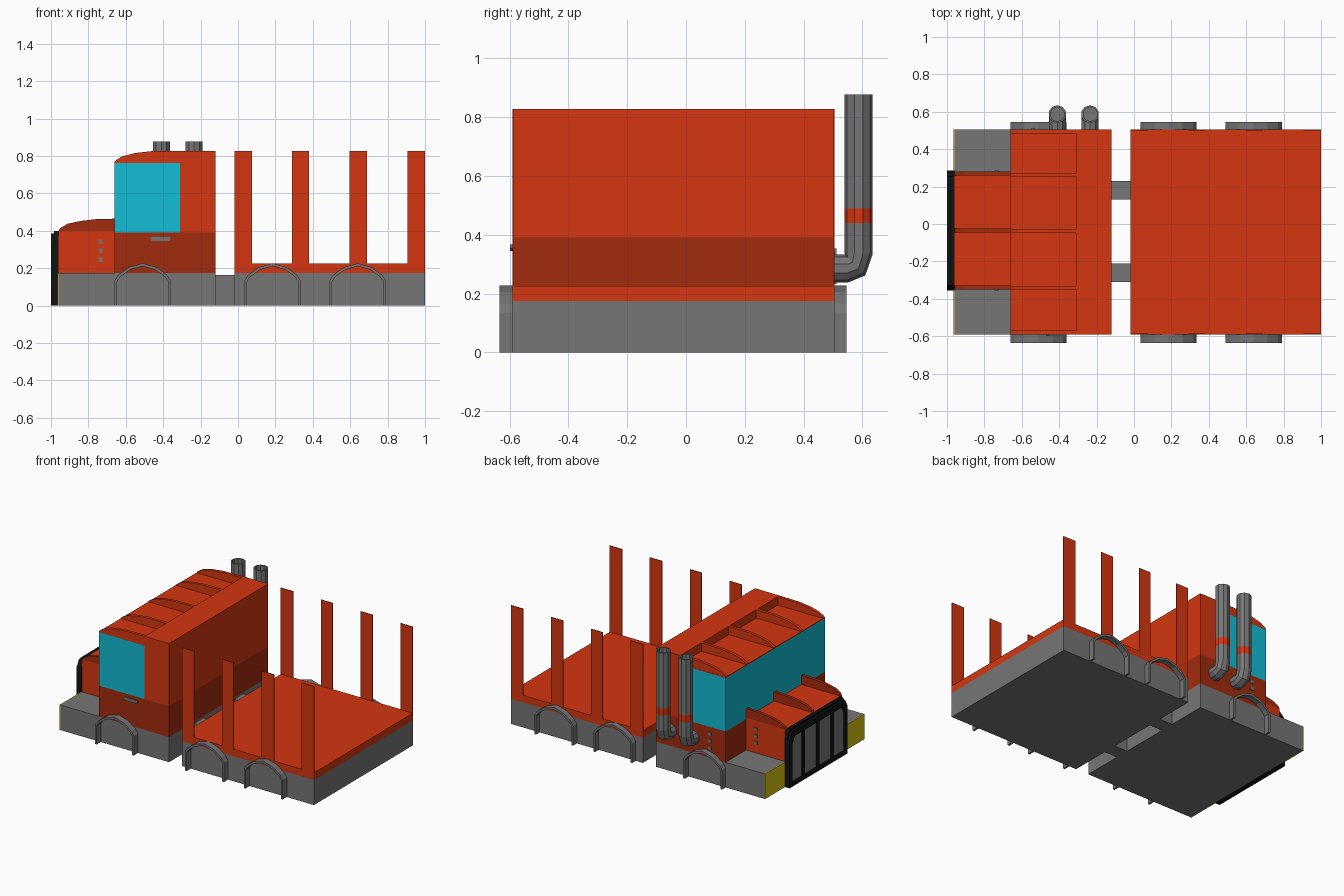
import bpy, bmesh, math
from mathutils import Vector

if "Cube" in bpy.data.objects:
    bpy.data.objects.remove(bpy.data.objects["Cube"])


def mat(name, r, g, b):
    m = bpy.data.materials.new(name)
    m.diffuse_color = (r, g, b, 1)
    m.use_nodes = True
    m.node_tree.nodes["Principled BSDF"].inputs["Base Color"].default_value = m.diffuse_color
    return m


ORANGE = mat("orange", 0.66, 0.037, 0.005)
DARK = mat("dark orange", 0.36, 0.024, 0.004)
GREY = mat("grey", 0.18, 0.18, 0.18)
CYAN = mat("cyan", 0.006, 0.51, 0.66)
YELLOW = mat("yellow", 0.68, 0.56, 0.006)
BLACK = mat("black", 0.006, 0.006, 0.006)

Y0, Y1 = -0.59, 0.505          # body sides
YC = (Y0 + Y1) / 2


def finish(name, bm, *mats):
    bmesh.ops.recalc_face_normals(bm, faces=bm.faces)
    me = bpy.data.meshes.new(name)
    bm.to_mesh(me)
    bm.free()
    for m in mats:
        me.materials.append(m)
    ob = bpy.data.objects.new(name, me)
    bpy.context.collection.objects.link(ob)
    return ob


def place(axis, p, t):
    return (p[0], t, p[1]) if axis == "y" else (t, p[0], p[1])


def prism(name, m, axis, pts, a, b):
    """Extrude an outline from a to b along an axis."""
    bm = bmesh.new()
    lo = [bm.verts.new(place(axis, p, a)) for p in pts]
    hi = [bm.verts.new(place(axis, p, b)) for p in pts]
    bm.faces.new(lo)
    bm.faces.new(hi)
    n = len(pts)
    for i in range(n):
        j = (i + 1) % n
        bm.faces.new((lo[i], lo[j], hi[j], hi[i]))
    return finish(name, bm, m)


def box(name, m, x, y, z):
    return prism(name, m, "y", [(x[0], z[0]), (x[1], z[0]), (x[1], z[1]), (x[0], z[1])], *y)


# chassis blocks and couplings
box("cab_chassis", GREY, (-0.96, -0.12), (Y0, Y1), (0, 0.175))
box("bed_chassis", GREY, (-0.02, 1.0), (Y0, Y1), (0, 0.175))
for i, y in enumerate((-0.26, 0.18)):
    box(f"coupling_{i}", GREY, (-0.12, -0.02), (y - 0.05, y + 0.05), (0, 0.165))

# wheel arches, both sides
half = [(0.15, 0), (0.15, 0.135), (0.13, 0.165), (0.075, 0.205), (0, 0.227)]
inner = [(0.137, 0), (0.137, 0.13), (0.118, 0.155), (0.069, 0.191), (0, 0.211)]


def mirrored(pts, cx):
    return [(cx - x, z) for x, z in pts] + [(cx + x, z) for x, z in reversed(pts[:-1])]


for cx in (-0.51, 0.185, 0.64):
    for side, a, b in (("front", -0.635, Y0), ("back", Y1, 0.545)):
        prism(f"wheel_arch_{side}", GREY, "y",
              mirrored(half, cx) + mirrored(inner, cx)[::-1], a, b)

# cargo bed and thin stakes
box("bed_floor", ORANGE, (-0.02, 1.0), (Y0, Y1), (0.175, 0.225))
for x0, x1 in ((-0.02, 0.075), (0.29, 0.38), (0.595, 0.69), (0.905, 1.0)):
    for y in (Y0, Y1 - 0.005):
        box("stake", ORANGE, (x0, x1), (y, y + 0.005), (0.225, 0.828))

# cab
box("cab_lower", DARK, (-0.66, -0.12), (Y0, Y1), (0.175, 0.39))
box("cab_rear", ORANGE, (-0.31, -0.12), (Y0, Y1), (0.39, 0.828))
box("cab_windows", CYAN, (-0.66, -0.31), (Y0, Y1), (0.39, 0.763))
box("roof_panel", ORANGE, (-0.66, -0.31), (Y0, Y1), (0.763, 0.769))
roof = [(-0.66, 0.769), (-0.655, 0.776), (-0.62, 0.798), (-0.55, 0.816), (-0.46, 0.826),
        (-0.31, 0.828), (-0.31, 0.769)]
for y in (-0.58, -0.341, -0.038, 0.264, 0.494):
    prism("roof_rib", ORANGE, "y", roof, y - 0.01, y + 0.01)

# hood with ribs
box("hood", ORANGE, (-0.96, -0.66), (-0.35, 0.28), (0.175, 0.4))
rib = [(-0.96, 0.4), (-0.95, 0.415), (-0.91, 0.438), (-0.84, 0.453), (-0.76, 0.462),
       (-0.66, 0.465), (-0.66, 0.4)]
for y in (-0.34, -0.035, 0.27):
    prism("hood_rib", DARK, "y", rib, y - 0.01, y + 0.01)

# vents and door handle
for z in (0.245, 0.293, 0.342):
    box("hood_vent", GREY, (-0.747, -0.725), (-0.356, -0.35), (z - 0.012, z + 0.012))
    box("hood_vent", GREY, (-0.747, -0.725), (0.28, 0.286), (z - 0.012, z + 0.012))
    box("cab_vent", GREY, (-0.55, -0.528), (Y1, Y1 + 0.006), (z - 0.012, z + 0.012))
prism("door_handle", GREY, "y", [(-0.46, 0.345), (-0.37, 0.345), (-0.36, 0.353), (-0.36, 0.367),
                                 (-0.46, 0.367), (-0.47, 0.357)], Y0 - 0.008, Y0)

# headlight plates
box("headlight", YELLOW, (-0.965, -0.96), (Y0, -0.35), (0, 0.175))
box("headlight", YELLOW, (-0.965, -0.96), (0.28, Y1), (0, 0.175))

# grille: backing, rim, bars and panels
g0, g1 = -0.355, 0.285


def grille_outline(d, top):
    return [(g0 + d, d), (g0 + d, top - 0.05), (g0 + 0.03 + d, top),
            (g1 - 0.03 - d, top), (g1 - d, top - 0.05), (g1 - d, d)]


prism("grille_back", BLACK, "x", grille_outline(0, 0.4), -0.985, -0.96)
prism("grille_panel", GREY, "x", grille_outline(0.02, 0.355), -0.99, -0.985)
bm = bmesh.new()
rings = [[bm.verts.new(place("x", p, x)) for p in pts]
         for x in (-1.0, -0.985)
         for pts in (grille_outline(0, 0.385), grille_outline(0.03, 0.345))]
for a, b in ((0, 1), (1, 3), (3, 2), (2, 0)):
    for i in range(6):
        j = (i + 1) % 6
        bm.faces.new((rings[a][i], rings[a][j], rings[b][j], rings[b][i]))
finish("grille_rim", bm, BLACK)
for k in (1, 2, 3):
    y = g0 + (g1 - g0) * k / 4
    box("grille_bar", BLACK, (-0.997, -0.985), (y - 0.012, y + 0.012), (0.02, 0.36))


# exhaust pipes: swept ring with elbow, coloured band and hollow tip
def pipe(x, sides=10, r=0.048):
    bm = bmesh.new()
    path = [(0.5, 0.285, 0, r), (0.55, 0.285, 0, r), (0.576, 0.296, 45, r),
            (0.587, 0.335, 90, r), (0.587, 0.44, 90, r), (0.587, 0.49, 90, r),
            (0.587, 0.877, 90, r), (0.587, 0.877, 90, 0.038), (0.587, 0.84, 90, 0.038)]
    prev = None
    for k, (cy, cz, ang, rad) in enumerate(path):
        t = math.radians(ang)
        up = Vector((0, -math.sin(t), math.cos(t)))
        ring = []
        for i in range(sides):
            a = 2 * math.pi * (i + 0.5) / sides
            ring.append(bm.verts.new(Vector((x + rad * math.cos(a), cy, cz)) + up * rad * math.sin(a)))
        if prev:
            for i in range(sides):
                j = (i + 1) % sides
                f = bm.faces.new((prev[i], prev[j], ring[j], ring[i]))
                f.material_index = 1 if k == 5 else 0
        else:
            bm.faces.new(ring)
        prev = ring
    bm.faces.new(prev)
    finish("exhaust_pipe", bm, GREY, ORANGE)


for x in (-0.41, -0.235):
    pipe(x)
